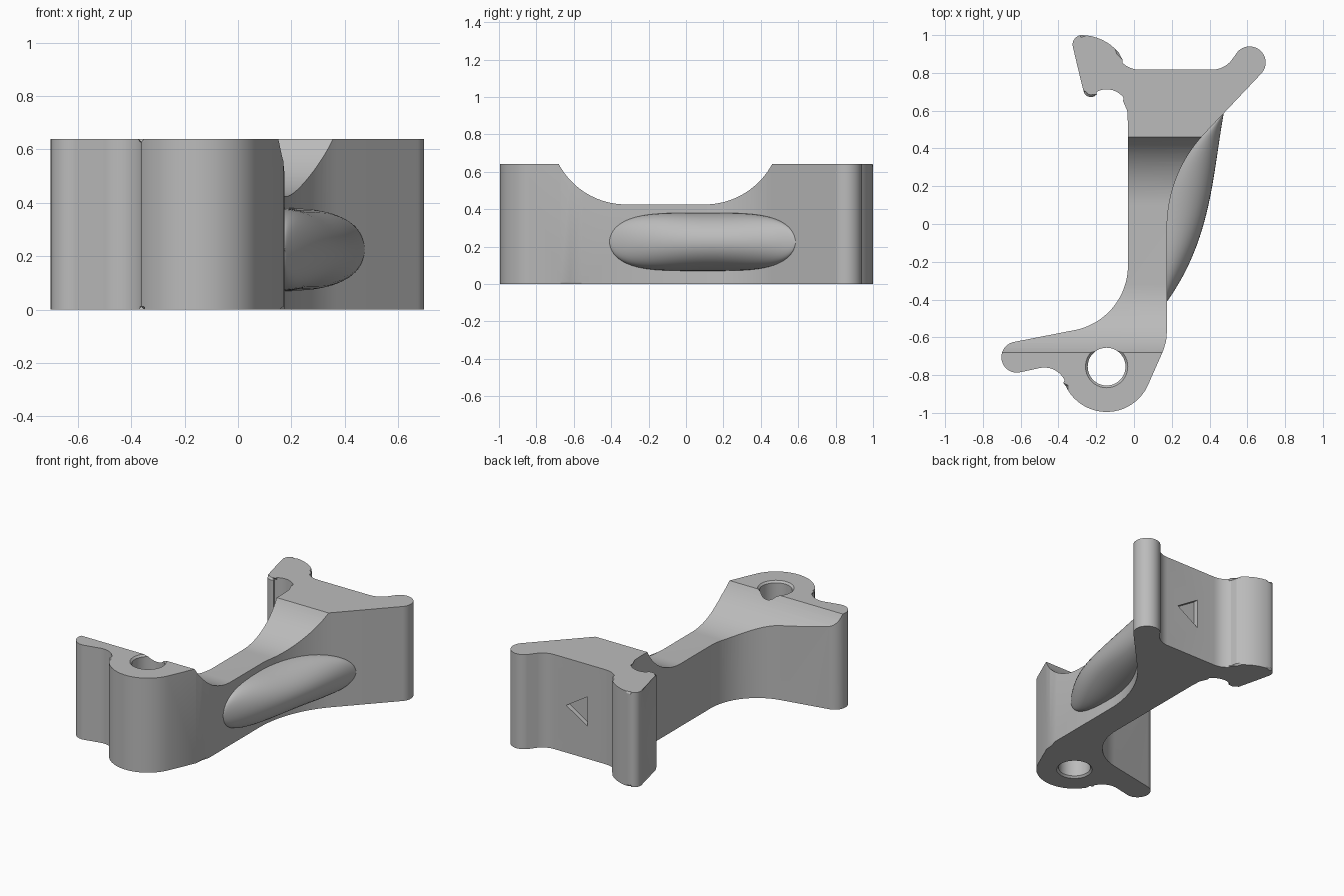
import bpy, bmesh
from math import sin, cos, pi, radians, sqrt

if "Cube" in bpy.data.objects:
    bpy.data.objects.remove(bpy.data.objects["Cube"])

HEIGHT = 0.64
CHAMFER = 0.012

grey = bpy.data.materials.new("plain grey")
grey.use_nodes = True
grey.diffuse_color = (0.5, 0.5, 0.5, 1)
grey.node_tree.nodes["Principled BSDF"].inputs["Base Color"].default_value = (0.5, 0.5, 0.5, 1)


def arc(cx, cy, r, start, end, step=6):
    n = max(3, int(abs(end - start) / step))
    angles = [radians(start + (end - start) * i / n) for i in range(n + 1)]
    return [(cx + r * cos(a), cy + r * sin(a)) for a in angles]


def make_object(name, bm):
    bmesh.ops.recalc_face_normals(bm, faces=bm.faces)
    mesh = bpy.data.meshes.new(name)
    bm.to_mesh(mesh)
    bm.free()
    mesh.materials.append(grey)
    obj = bpy.data.objects.new(name, mesh)
    bpy.context.collection.objects.link(obj)
    return obj


def prism(bm, points, place, low, high):
    """Closed prism: place(u, v, w) maps the profile and depth to space."""
    bottom = [bm.verts.new(place(u, v, low)) for u, v in points]
    top = [bm.verts.new(place(u, v, high)) for u, v in points]
    bm.faces.new(bottom)
    bm.faces.new(top)
    for i in range(len(points)):
        j = (i + 1) % len(points)
        bm.faces.new((bottom[i], bottom[j], top[j], top[i]))


def cut(target, cutter):
    cutter.hide_render = True
    mod = target.modifiers.new("cut", "BOOLEAN")
    mod.operation = "DIFFERENCE"
    mod.solver = "EXACT"
    mod.object = cutter
    bpy.context.view_layer.objects.active = target
    bpy.ops.object.modifier_apply(modifier=mod.name)
    bpy.data.objects.remove(cutter)


def smooth(obj):
    bpy.ops.object.select_all(action="DESELECT")
    obj.select_set(True)
    bpy.context.view_layer.objects.active = obj
    bpy.ops.object.shade_smooth_by_angle(angle=radians(28))


# Plan outline of the bracket, counter-clockwise from the front eye
outline = (
    arc(-0.145, -0.755, 0.24, 205, 335)           # eye around the hole
    + [(0.155, -0.67), (0.17, -0.62), (0.175, -0.56)]
    + arc(0.9, -0.02, 0.725, 180, 137, 2)         # flaring side wall
    + arc(0.612, 0.855, 0.085, -43, 137)          # rear left lug
    + arc(0.413, 0.95, 0.133, -43, -90)
    + arc(0.03, 0.95, 0.133, -90, -140)
    + arc(-0.28, 0.74, 0.26, 40, 90)              # rear hook
    + arc(-0.275, 0.95, 0.05, 105, 195)
    + [(-0.286, 0.83)]
    + arc(-0.228, 0.712, 0.04, 190, 300, 12)
    + arc(-0.145, 0.6, 0.113, 125, 30)
    + [(-0.036, 0.6), (-0.032, 0.53)]
    + arc(-0.38, -0.22, 0.348, 0, -78, 4)         # sweep to the front arm
    + arc(-0.62, -0.705, 0.082, 100, 278)         # front arm tip
    + arc(-0.475, -0.88, 0.12, 100, 20)
)

# Body with chamfered rims
bm = bmesh.new()
prism(bm, outline, lambda u, v, w: (u, v, w), 0, HEIGHT)
rims = [e for e in bm.edges if abs(e.verts[0].co.z - e.verts[1].co.z) < 0.001]
bmesh.ops.bevel(bm, geom=rims, offset=CHAMFER, segments=1, affect="EDGES")
body = make_object("bracket_body", bm)

# Broad scoop across the top
bm = bmesh.new()
R = 0.409
scoop = ([(-0.68, 0.9)] + arc(-0.32, 0.425 + R, R, 208.3, 270, 3)
         + arc(0.1, 0.425 + R, R, 270, 331.7, 3) + [(0.46, 0.9)])
prism(bm, scoop, lambda u, v, w: (w, u, v), -1, 1)
cut(body, make_object("scoop_cutter", bm))

# Round hole with chamfered mouths
bm = bmesh.new()
levels = [(-0.02, 0.13), (0, 0.112), (0.012, 0.1), (HEIGHT - 0.012, 0.1),
          (HEIGHT, 0.112), (HEIGHT + 0.02, 0.13)]
rings = [[bm.verts.new((x, y, z)) for x, y in arc(-0.145, -0.755, r, 0, 360)[:-1]]
         for z, r in levels]
bm.faces.new(rings[0])
bm.faces.new(rings[-1])
for a, b in zip(rings, rings[1:]):
    for i in range(len(a)):
        j = (i + 1) % len(a)
        bm.faces.new((a[i], a[j], b[j], b[i]))
cut(body, make_object("hole_cutter", bm))

# Shallow triangular recess in the back face
bm = bmesh.new()
prism(bm, [(0.165, 0.22), (0.165, 0.42), (0.325, 0.32)],
      lambda u, v, w: (u, w, v), 0.785, 0.9)
cut(body, make_object("recess_cutter", bm))
smooth(body)


# Swelling pad on the flaring side wall
def wall(y):
    if y < -0.02:
        return 0.175
    if y < 0.474:
        return 0.9 - sqrt(0.725 ** 2 - (y + 0.02) ** 2)
    return 0.37 + (y - 0.474) * 0.941


bm = bmesh.new()
rows = []
for i in range(41):
    t = -cos(pi * i / 40)
    y = 0.088 + 0.498 * t
    s = (t + 1) / 2
    outer = 0.175 + s * (0.71 - 0.7 * s + 0.29 * s * s)
    half = 0.155 * sqrt(max(0, 1 - t ** 4))
    depth = max(0, outer - wall(y)) + 0.004
    base = wall(y) - 0.004
    rows.append([bm.verts.new((base + depth * sin(pi * k / 20), y,
                               0.225 - half * cos(pi * k / 20))) for k in range(21)])
for a, b in zip(rows, rows[1:]):
    for k in range(20):
        bm.faces.new((a[k], b[k], b[k + 1], a[k + 1]))
    bm.faces.new((a[20], b[20], b[0], a[0]))
bmesh.ops.remove_doubles(bm, verts=bm.verts, dist=0.0005)
smooth(make_object("side_swell", bm))
